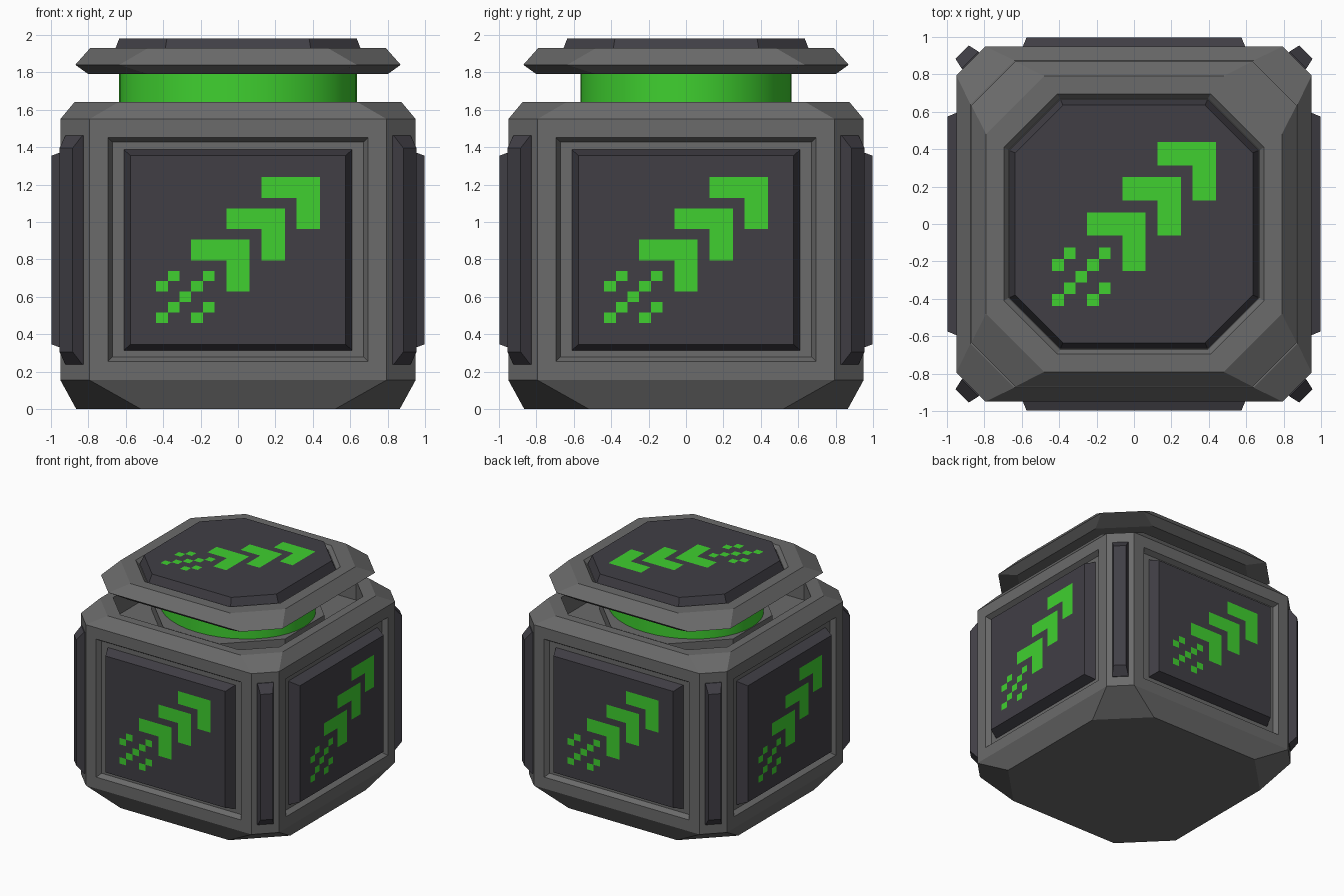
import bpy, bmesh
from math import radians, cos, sin, pi
from mathutils import Matrix

cube = bpy.data.objects.get("Cube")
if cube:
    bpy.data.objects.remove(cube, do_unlink=True)


def material(name, rgb):
    m = bpy.data.materials.new(name)
    m.use_nodes = True
    m.diffuse_color = (*rgb, 1)
    m.node_tree.nodes["Principled BSDF"].inputs["Base Color"].default_value = (*rgb, 1)
    return m


GREY = material("casing grey", (0.145, 0.145, 0.145))
DARK = material("panel charcoal", (0.052, 0.049, 0.060))
GREEN = material("glowing green", (0.050, 0.63, 0.029))


def octagon(half, corner):
    h, c = half, corner
    return [(c, -h), (h, -c), (h, c), (c, h), (-c, h), (-h, c), (-h, -c), (-c, -h)]


def rect(hx, hy):
    return [(hx, -hy), (hx, hy), (-hx, hy), (-hx, -hy)]


def ellipse(rx, ry, n=40):
    return [(rx * cos(2 * pi * i / n), ry * sin(2 * pi * i / n)) for i in range(n)]


def finish(bm, name, mat, matrix=None):
    mesh = bpy.data.meshes.new(name)
    bm.to_mesh(mesh)
    bm.free()
    mesh.materials.append(mat)
    obj = bpy.data.objects.new(name, mesh)
    if matrix:
        obj.matrix_world = matrix
    bpy.context.collection.objects.link(obj)
    return obj


def loft(*rings):
    """Skin a closed solid through (outline, height) rings."""
    bm = bmesh.new()
    loops = [[bm.verts.new((x, y, z)) for x, y in pts] for pts, z in rings]
    n = len(loops[0])
    for a, b in zip(loops, loops[1:]):
        for i in range(n):
            j = (i + 1) % n
            bm.faces.new((a[i], a[j], b[j], b[i]))
    bm.faces.new(loops[0][::-1])
    bm.faces.new(loops[-1])
    bmesh.ops.recalc_face_normals(bm, faces=bm.faces)
    return bm


# Chamfered casing with an open well in its top
bm = loft((octagon(0.865, 0.52), 0), (octagon(0.95, 0.795), 0.155),
          (octagon(0.95, 0.795), 1.55), (octagon(0.875, 0.64), 1.64),
          (octagon(0.80, 0.57), 1.64), (octagon(0.80, 0.57), 1.46))
# Recessed frames on the four flat sides
sides = [f for f in bm.faces if abs(f.normal.z) < 0.01
         and max(abs(f.normal.x), abs(f.normal.y)) > 0.99
         and f.calc_center_median().length > 1.2 and f.calc_area() > 1.5]
bmesh.ops.inset_individual(bm, faces=sides, thickness=0.14)
bmesh.ops.inset_individual(bm, faces=sides, thickness=0.035, depth=-0.04)
finish(bm, "casing", GREY)

# Collar and glowing neck under the lid
finish(loft((octagon(0.64, 0.27), 1.45), (octagon(0.64, 0.27), 1.55)), "neck_collar", GREY)
neck = finish(loft((ellipse(0.635, 0.565), 1.5), (ellipse(0.635, 0.565), 1.80)),
              "glowing_neck", GREEN)
bpy.context.view_layer.objects.active = neck
neck.select_set(True)
bpy.ops.object.shade_smooth_by_angle()
neck.select_set(False)

# Octagonal lid with a shallow recess, and its raised plate
finish(loft((octagon(0.80, 0.48), 1.79), (octagon(0.87, 0.635), 1.84),
            (octagon(0.79, 0.48), 1.93), (octagon(0.695, 0.41), 1.93),
            (octagon(0.67, 0.395), 1.90)), "lid", GREY)
finish(loft((octagon(0.67, 0.395), 1.89), (octagon(0.635, 0.38), 1.98)), "lid_plate", DARK)


def marking(name, matrix, sy=1.0):
    """Three chevrons trailing into scattered squares, on a small cell grid."""
    cell = 0.0625
    patches = []
    for s in (0, -3, -6):
        patches += [(2 + s, 5 + s, 7 + s, 7 + s), (5 + s, 2 + s, 7 + s, 5 + s)]
    for i, row in enumerate(("#..#.", ".#..#", "..#..", "#..#.", ".#..#")):
        patches += [(j - 7, i - 7, j - 6, i - 6) for j, ch in enumerate(row) if ch == "#"]
    bm = bmesh.new()
    for x0, y0, x1, y1 in patches:
        bm.faces.new([bm.verts.new((x * cell, y * cell * sy, 0.004))
                      for x, y in ((x0, y0), (x1, y0), (x1, y1), (x0, y1))])
    finish(bm, name, GREEN, matrix)


marking("lid_marking", Matrix.Translation((0, 0, 1.98)))

# Side panels, their markings, and the corner bars
stand = Matrix.Translation((0, 0, 0.85)) @ Matrix.Rotation(radians(90), 4, "X")
for k, side in enumerate(("front", "left", "back", "right")):
    turn = Matrix.Rotation(radians(90 * k), 4, "Z") @ stand
    finish(loft((rect(0.615, 0.54), 0.90), (rect(0.575, 0.505), 0.996)),
           side + "_panel", DARK, turn)
    marking(side + "_marking", turn @ Matrix.Translation((0, 0, 0.996)), 0.89)
    diagonal = Matrix.Rotation(radians(90 * k + 45), 4, "Z") @ stand
    finish(loft((rect(0.064, 0.613), 1.20), (rect(0.064, 0.613), 1.24),
                (rect(0.05, 0.545), 1.30)), side + "_corner_bar", DARK, diagonal)
